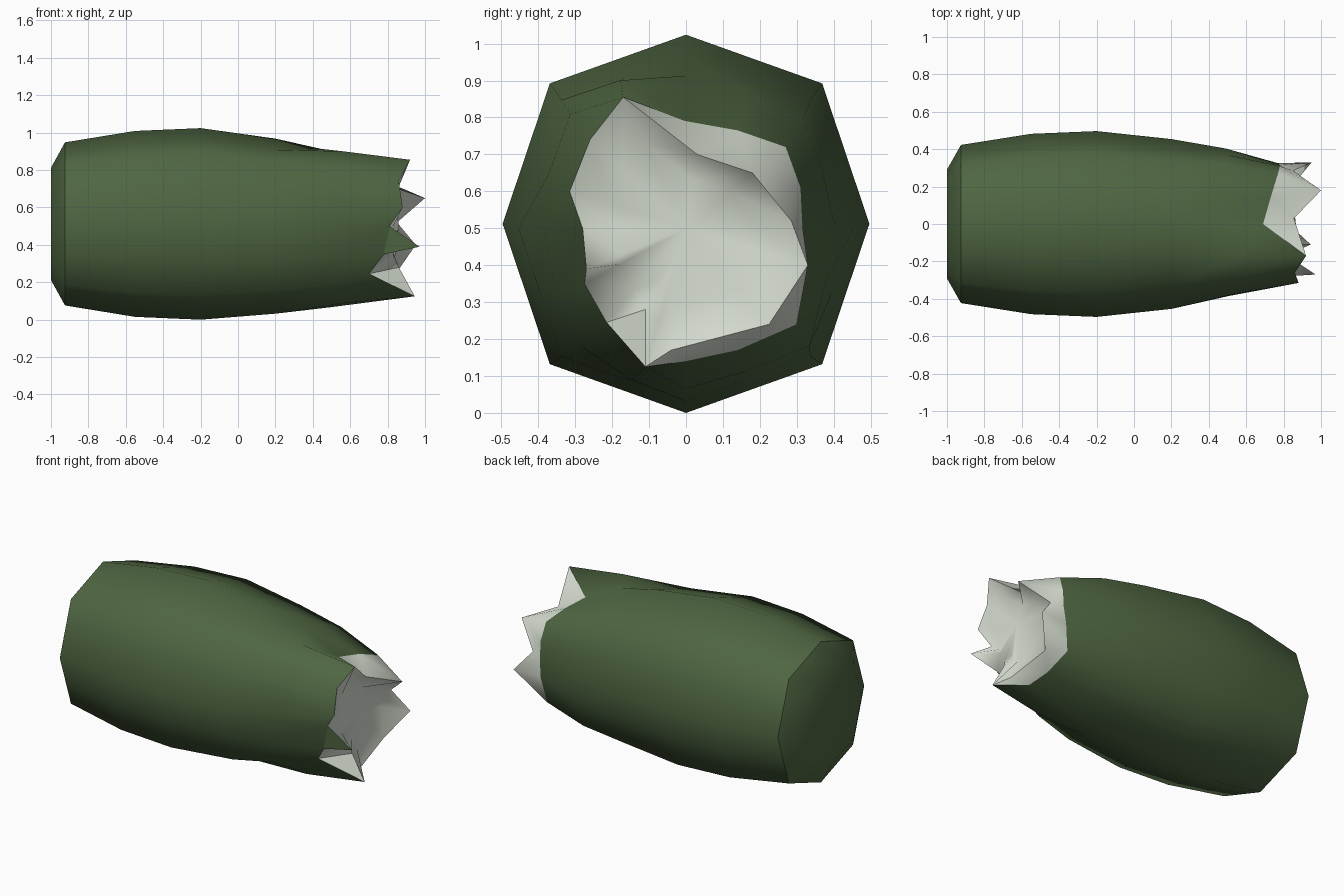
import bpy, bmesh
from math import sin, cos, pi
from mathutils import Vector

cube = bpy.data.objects.get("Cube")
if cube:
    bpy.data.objects.remove(cube, do_unlink=True)


def material(name, rgb):
    m = bpy.data.materials.new(name)
    m.use_nodes = True
    m.diffuse_color = (*rgb, 1)
    m.node_tree.nodes["Principled BSDF"].inputs["Base Color"].default_value = (*rgb, 1)
    return m


green = material("dark_green", (0.078, 0.133, 0.054))
pale = material("pale_grey", (0.68, 0.73, 0.64))
GREEN, PALE = 0, 1
COLUMNS = 16


def corner(x, r, z, k):
    """Corner of the eight-sided section, k counted from the top towards +y."""
    a = k * pi / 4
    s = r * (1.05 if k % 2 else 1.0)
    return Vector((x, 0.97 * s * sin(a), z + s * cos(a)))


def section(x, r, z):
    pts = []
    for k in range(8):
        p, q = corner(x, r, z, k), corner(x, r, z, k + 1)
        pts += [p, (p + q) / 2]
    return pts


# Body profile: x, radius, centre height
profile = [(-1, 0.3, 0.512), (-0.925, 0.436, 0.512), (-0.55, 0.497, 0.512),
           (-0.2, 0.512, 0.512), (0.2, 0.468, 0.5)]
# Torn rim, one point for each column
rim = [(0.69, 0, 0.79), (0.73, 0.14, 0.765), (0.77, 0.27, 0.72), (0.78, 0.31, 0.61),
       (0.78, 0.315, 0.51), (0.77, 0.325, 0.40), (0.74, 0.30, 0.24), (0.75, 0.14, 0.17),
       (0.77, 0, 0.14), (0.945, -0.11, 0.125), (0.70, -0.215, 0.245), (0.78, -0.275, 0.35),
       (0.81, -0.28, 0.50), (0.88, -0.315, 0.60), (0.86, -0.26, 0.74), (0.92, -0.17, 0.855)]

sections = [section(*p) for p in profile]
middle = [p.lerp(Vector(q), 0.5) for p, q in zip(sections[-1], rim)]
for p in middle:
    p.y *= 1.05
    p.z += 0.05 * (p.z - 0.5)
for k in (0, 1):
    middle[k].z += 0.015
sections += [middle, rim]

bm = bmesh.new()
rings = [[bm.verts.new(p) for p in s] for s in sections]
edge_ring = rings[-1]


def add_face(verts, colour):
    f = bm.faces.new(verts)
    f.material_index = colour
    f.smooth = True


def sharpen(verts):
    for i, v in enumerate(verts):
        bm.edges.get((v, verts[(i + 1) % len(verts)])).smooth = False


# Walls and closed end
for a, b in zip(rings, rings[1:]):
    for k in range(COLUMNS):
        n = (k + 1) % COLUMNS
        add_face((a[k], b[k], b[n], a[n]), GREEN)
add_face(rings[0], GREEN)
sharpen(rings[1])


def splinter(first, last, tip, colour):
    """Fan from a tip down to the rim columns first to last."""
    t = bm.verts.new(tip)
    for k in range(first, last):
        add_face((t, edge_ring[k + 1], edge_ring[k]), colour)
    return t


# Pale torn side above the rim, with webs between neighbouring tips
torn = [(-1, 1, (0.855, 0.03, 0.70)), (1, 3, (1.0, 0.18, 0.65)),
        (3, 4, (0.85, 0.285, 0.52)), (4, 6, (0.95, 0.33, 0.40)),
        (6, 7, (0.84, 0.225, 0.24)), (7, 9, (0.87, -0.04, 0.17))]
tips = [splinter(*t, PALE) for t in torn]
for a, b, (_, last, _) in zip(tips, tips[1:], torn):
    add_face((a, b, edge_ring[last]), PALE)

# Single splinters on the front side
low_tip = splinter(9, 10, (0.86, -0.11, 0.28), PALE)
front_tip = splinter(11, 12, (0.97, -0.27, 0.39), GREEN)
sharpen(edge_ring)

# Pale core closing the torn end
loop = [edge_ring[15], *tips, edge_ring[9], low_tip, *edge_ring[10:12], front_tip,
        *edge_ring[12:15]]
centre = Vector((0.86, 0, 0.5))
inner = []
for v in loop:
    p = v.co.lerp(centre, 0.35)
    p.x = 0.83
    inner.append(bm.verts.new(p))
middle_vert = bm.verts.new(centre)
for i in range(len(loop)):
    n = (i + 1) % len(loop)
    add_face((loop[n], loop[i], inner[i], inner[n]), PALE)
    add_face((inner[n], inner[i], middle_vert), PALE)
sharpen(loop)

mesh = bpy.data.meshes.new("torn_body")
bm.normal_update()
bm.to_mesh(mesh)
bm.free()
mesh.materials.append(green)
mesh.materials.append(pale)
body = bpy.data.objects.new("torn_body", mesh)
bpy.context.collection.objects.link(body)
